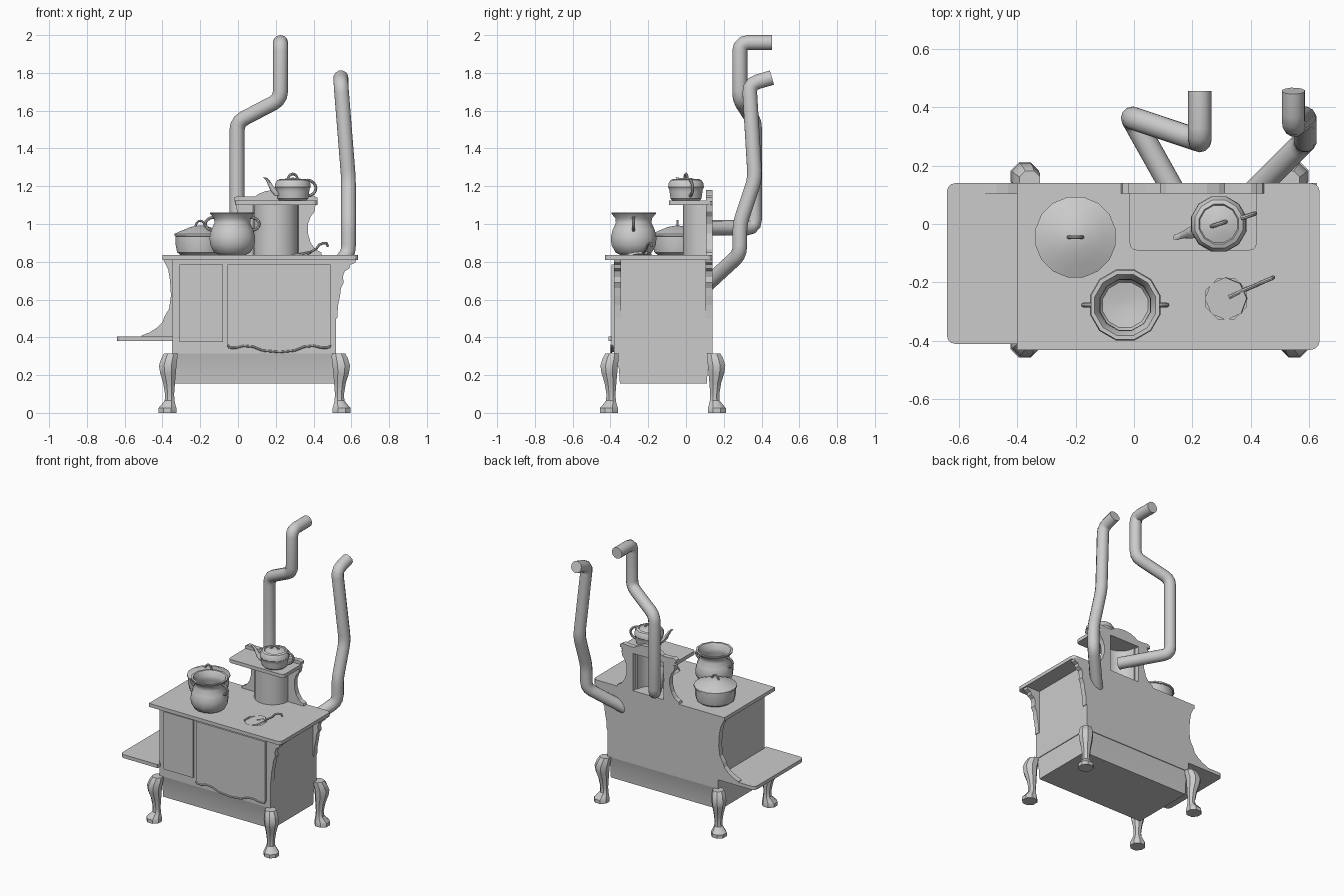
import bpy, bmesh, math
from math import cos, sin, pi, radians
from mathutils import Vector

cube = bpy.data.objects.get("Cube")
if cube:
    bpy.data.objects.remove(cube)

iron = bpy.data.materials.new("grey_iron")
GREY = (0.6, 0.6, 0.6, 1)
iron.diffuse_color = GREY
iron.use_nodes = True
iron.node_tree.nodes["Principled BSDF"].inputs["Base Color"].default_value = GREY


def finish(ob, smooth):
    """Select the object, give it the material and its shading."""
    bpy.ops.object.select_all(action='DESELECT')
    ob.select_set(True)
    bpy.context.view_layer.objects.active = ob
    if ob.type == 'CURVE':
        bpy.ops.object.convert(target='MESH')
        ob = bpy.context.object
    ob.data.materials.clear()
    ob.data.materials.append(iron)
    if smooth:
        bpy.ops.object.shade_smooth_by_angle(angle=radians(smooth))
    return ob


def loft(name, rings, smooth=0):
    """Skin a row of equal rings and close both ends."""
    bm = bmesh.new()
    rows = [[bm.verts.new(p) for p in ring] for ring in rings]
    n = len(rows[0])
    for a, b in zip(rows, rows[1:]):
        for i in range(n):
            j = (i + 1) % n
            bm.faces.new((a[i], a[j], b[j], b[i]))
    bm.faces.new(rows[0][::-1])
    bm.faces.new(rows[-1])
    bmesh.ops.recalc_face_normals(bm, faces=bm.faces)
    me = bpy.data.meshes.new(name)
    bm.to_mesh(me)
    bm.free()
    ob = bpy.data.objects.new(name, me)
    bpy.context.collection.objects.link(ob)
    return finish(ob, smooth)


def circle(x, y, z, r, n):
    return [(x + r * cos(2 * pi * (i + .5) / n), y + r * sin(2 * pi * (i + .5) / n), z) for i in range(n)]


def lathe(name, x, y, profile, n=12, smooth=40):
    return loft(name, [circle(x, y, z, r, n) for r, z in profile], smooth)


def plate_y(name, pts, y0, y1):
    """Outline in x and z, thick in y."""
    return loft(name, [[(x, y, z) for x, z in pts] for y in (y0, y1)])


def slab(name, x0, x1, y0, y1, z0, z1, left=0, right=0):
    """Flat board with rounded corners at either end in x."""
    pts = []
    for cx, cy, r, start in ((x1, y1, right, 0), (x0, y1, left, 90), (x0, y0, left, 180), (x1, y0, right, 270)):
        sx, sy = (1 if cx == x1 else -1), (1 if cy == y1 else -1)
        for k in range(4 if r else 1):
            a = radians(start + 30 * k)
            pts.append((cx - sx * r + r * cos(a), cy - sy * r + r * sin(a)) if r else (cx, cy))
    return loft(name, [[(x, y, z) for x, y in pts] for z in (z0, z1)])


def tube(name, pts, r, bend=0.0, sides=2):
    """Round bar along a path; bend rounds off the elbows."""
    pts = [Vector(p) for p in pts]
    path = [pts[0]]
    for a, p, b in zip(pts, pts[1:], pts[2:]):
        if bend:
            s, e = p + (a - p).normalized() * bend, p + (b - p).normalized() * bend
            path += [s * (1 - t) ** 2 + p * 2 * t * (1 - t) + e * t * t for t in (0, .33, .67, 1)]
        else:
            path.append(p)
    path.append(pts[-1])
    cu = bpy.data.curves.new(name, 'CURVE')
    cu.dimensions = '3D'
    cu.bevel_depth, cu.bevel_resolution, cu.use_fill_caps = r, sides, True
    sp = cu.splines.new('POLY')
    sp.points.add(len(path) - 1)
    for q, p in zip(sp.points, path):
        q.co = (*p, 1)
    ob = bpy.data.objects.new(name, cu)
    bpy.context.collection.objects.link(ob)
    return finish(ob, 40)


def loop(name, x, y, z, rx, rz, turn, r, a0=0, a1=180):
    """Upright arched handle, turned about z."""
    t = radians(turn)
    arc = [radians(a0 + (a1 - a0) * k / 8) for k in range(9)]
    tube(name, [(x + rx * cos(a) * cos(t), y + rx * cos(a) * sin(t), z + rz * sin(a)) for a in arc], r)


# Stove body, skirt and top
slab("body", -.35, .52, -.38, .14, .315, .815)
loft("skirt", [[(x0, y0, z), (x1, y0, z), (x1, y1, z), (x0, y1, z)]
               for x0, x1, y0, y1, z in ((-.345, .515, -.375, .135, .315), (-.345, .515, -.355, .115, .23),
                                         (-.345, .515, -.35, .11, .155))], 40)
top = slab("stove_top", -.40, .635, -.43, .14, .81, .835, 0, .03)
hole = lathe("burner_hole_cutter", .315, -.255, [(.075, .815), (.075, .86)], 8, 0)
hole.hide_render = True
hole.hide_viewport = True
cut = top.modifiers.new("burner_hole", 'BOOLEAN')
cut.object = hole
cut.solver = 'EXACT'
slab("side_shelf", -.64, -.345, -.41, .14, .38, .405, .03, 0)

# Doors
slab("firebox_door", -.31, -.08, -.392, -.375, .375, .785)
wave = [(-.055, .36), (-.045, .345), (-.01, .345), (.03, .355), (.08, .35), (.13, .33), (.22, .322),
        (.30, .33), (.35, .35), (.40, .355), (.445, .345), (.48, .345), (.49, .36)]
plate_y("oven_door", wave + [(.49, .785), (-.055, .785)], -.395, -.375)
tube("oven_door_rim", [(x, -.395, z) for x, z in wave], .006)

# Scrolled brackets under the top
bracket = [(.515, .81), (.625, .81), (.62, .795), (.595, .785), (.59, .765), (.565, .75), (.555, .72),
           (.56, .69), (.545, .66), (.54, .62), (.53, .57), (.525, .5), (.515, .5)]
for name, y in (("front_bracket", -.38), ("back_bracket", .103)):
    plate_y(name, bracket, y, y + .037)
plate_y("shelf_bracket", [(-.345, .81), (-.395, .81), (-.385, .79), (-.37, .76), (-.36, .70), (-.355, .62),
                          (-.365, .55), (-.39, .51), (-.40, .48), (-.43, .45), (-.47, .425), (-.51, .41),
                          (-.51, .40), (-.345, .40)], .103, .14)

# Cabriole legs: outward offset, radius, height
leg = [(.012, .052, 0), (.012, .052, .025), (.006, .042, .04), (-.004, .028, .065), (-.004, .026, .10),
       (0, .034, .16), (.008, .045, .21), (.010, .050, .25), (-.002, .046, .29), (-.012, .038, .315)]
for side, x, sx in (("right", -.365, -1), ("left", .54, 1)):
    for end, y, sy in (("front", -.40, -1), ("back", .155, 1)):
        loft(f"{end}_{side}_leg", [circle(x + sx * o * .7, y + sy * o * .7, z, r, 8) for o, r, z in leg], 35)

# Warming shelf with half-round support and cut-out back
slab("warming_shelf", -.015, .42, -.09, .14, 1.10, 1.125, .025, .025)
side = [(.32, .835), (.445, .835), (.44, .85), (.41, .865), (.385, .90), (.37, .95), (.37, 1.0),
        (.385, 1.04), (.405, 1.065), (.41, 1.10), (.32, 1.10)]
plate_y("shelf_back_left", side, .105, .14)
plate_y("shelf_back_right", [(.4 - x, z) for x, z in side], .105, .14)
crest = [(.2, 1.18), (.25, 1.175), (.29, 1.16), (.31, 1.145), (.36, 1.145), (.40, 1.15), (.42, 1.14), (.42, 1.12)]
plate_y("shelf_crest", crest + [(.4 - x, z) for x, z in crest[:0:-1]], .105, .14)
arc = [radians(180 + 18 * k) for k in range(11)]
shell = [(.2 + r * cos(a), .105 + r * sin(a)) for r, row in ((.12, arc), (.11, arc[::-1])) for a in row]
loft("shelf_support", [[(x, y, z) for x, y in shell] for z in (.83, 1.105)], 40)

# Stove pipes
tube("tall_pipe", [(.17, .05, .98), (-.005, .362, .98), (-.005, .362, 1.54), (.225, .285, 1.66),
                   (.225, .285, 1.96), (.225, .455, 1.96)], .04, .045, 4)
tube("short_pipe", [(.40, .10, .67), (.585, .285, .84), (.585, .285, 1.0), (.585, .365, 1.24),
                    (.545, .335, 1.74), (.545, .455, 1.775)], .04, .045, 4)

# Open cooking pot
lathe("cooking_pot", -.03, -.277, [(.07, .835), (.10, .85), (.122, .89), (.125, .93), (.115, .97), (.098, 1.005),
      (.10, 1.03), (.122, 1.055), (.122, 1.062), (.108, 1.062), (.09, 1.03), (.088, 1.0), (.11, .95),
      (.11, .90), (.08, .86), (.02, .85)])
for s, n in ((-1, "right"), (1, "left")):
    loop(f"pot_{n}_handle", -.03 + s * .098, -.277, 1.0, s * .045, .035, 0, .008, -90, 90)

# Lidded saucepan
lathe("saucepan", -.2, -.045, [(.105, .835), (.125, .85), (.133, .89), (.133, .935), (.14, .937), (.14, .948),
      (.10, .965), (.05, .985), (.006, .992)], 16, 25)
loop("saucepan_lid_handle", -.2, -.045, .98, .025, .037, 0, .006)

# Kettle
lathe("kettle", .29, 0, [(.075, 1.125), (.085, 1.135), (.09, 1.17), (.092, 1.185), (.098, 1.195), (.096, 1.215),
      (.085, 1.232), (.07, 1.238), (.066, 1.232), (.03, 1.243), (.006, 1.245)], 12, 30)
loop("kettle_lid_handle", .29, 0, 1.235, .026, .03, 18, .007)
loop("kettle_handle", .365, .02, 1.19, .05, .042, 18, .008, -90, 90)
spout = [(.215, -.022, 1.15, .024), (.19, -.032, 1.175, .019), (.172, -.036, 1.205, .013),
         (.155, -.042, 1.235, .010), (.142, -.046, 1.245, .010)]
loft("kettle_spout", [circle(x, y, z, r, 8) for x, y, z, r in spout], 50)

# Burner lid, tipped up by its lifter
lid = lathe("burner_lid", 0, 0, [(.073, -.006), (.073, .006)], 8, 0)
lid.location = (.315, -.255, .832)
lid.rotation_euler = (0, radians(-14), radians(24))
tube("lid_lifter", [(.325, -.25, .84), (.385, -.222, .852), (.415, -.21, .87), (.43, -.203, .89),
                    (.45, -.194, .898), (.47, -.186, .898), (.476, -.182, .88)], .007)
